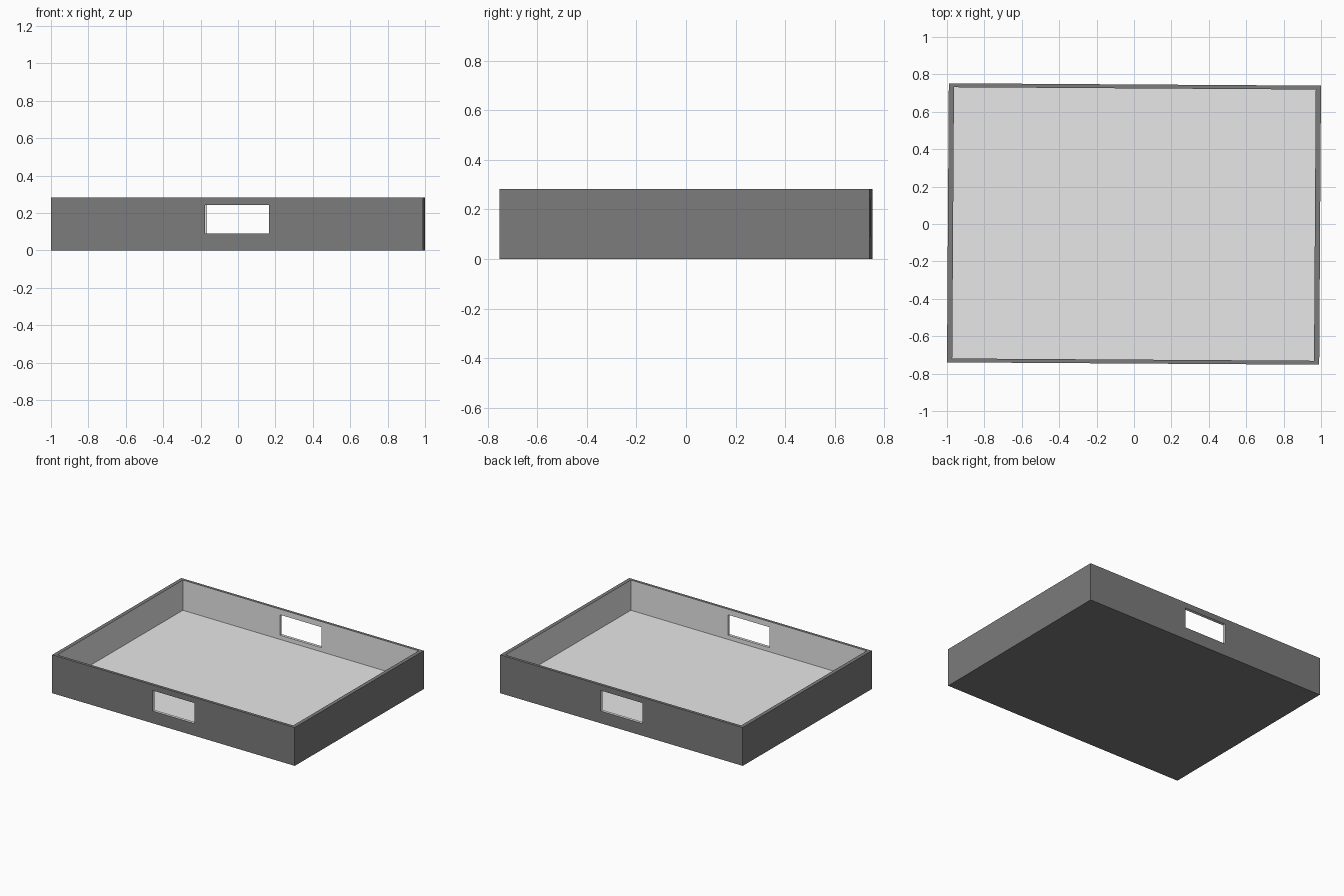
import bpy
from mathutils import Matrix

if "Cube" in bpy.data.objects:
    bpy.data.objects.remove(bpy.data.objects["Cube"], do_unlink=True)

HALF_X, HALF_Y, HEIGHT = 0.995, 0.746, 0.283
INSET = 0.972       # cavity size relative to the outside
FLOOR = 0.06
TURN = -0.0064      # slight clockwise turn of the whole tray


def material(name, value):
    mat = bpy.data.materials.new(name)
    mat.use_nodes = True
    colour = (value, value, value, 1)
    mat.diffuse_color = colour
    mat.node_tree.nodes["Principled BSDF"].inputs["Base Color"].default_value = colour
    return mat


def box(name, half_x, half_y, z0, z1):
    bpy.ops.mesh.primitive_cube_add(size=2)
    obj = bpy.context.object
    obj.name = name
    obj.data.transform(Matrix.Translation((0, 0, (z0 + z1) / 2))
                       @ Matrix.Diagonal((half_x, half_y, (z1 - z0) / 2, 1)))
    return obj


def cut(target, cutter):
    mod = target.modifiers.new("cut", "BOOLEAN")
    mod.operation = "DIFFERENCE"
    mod.solver = "EXACT"
    mod.object = cutter
    cutter.hide_render = True
    bpy.context.view_layer.objects.active = target
    bpy.ops.object.modifier_apply(modifier=mod.name)
    bpy.data.objects.remove(cutter, do_unlink=True)


# Tray body, hollowed, with a hand slot through front and back walls
tray = box("tray", HALF_X, HALF_Y, 0, HEIGHT)
cut(tray, box("cavity_cutter", HALF_X * INSET, HALF_Y * INSET, FLOOR, 1))
cut(tray, box("handle_slot_cutter", 0.171, 1, 0.091, 0.242))

# Dark outside and rim, light lining and slot sides
tray.data.materials.clear()
tray.data.materials.append(material("dark grey", 0.2))
tray.data.materials.append(material("light grey", 0.8))
EPS = 0.001
for face in tray.data.polygons:
    x, y, z = face.center
    outside = (abs(x) > HALF_X - EPS or abs(y) > HALF_Y - EPS
               or z < EPS or z > HEIGHT - EPS)
    face.material_index = 0 if outside else 1

tray.data.transform(Matrix.Rotation(TURN, 4, "Z"))
